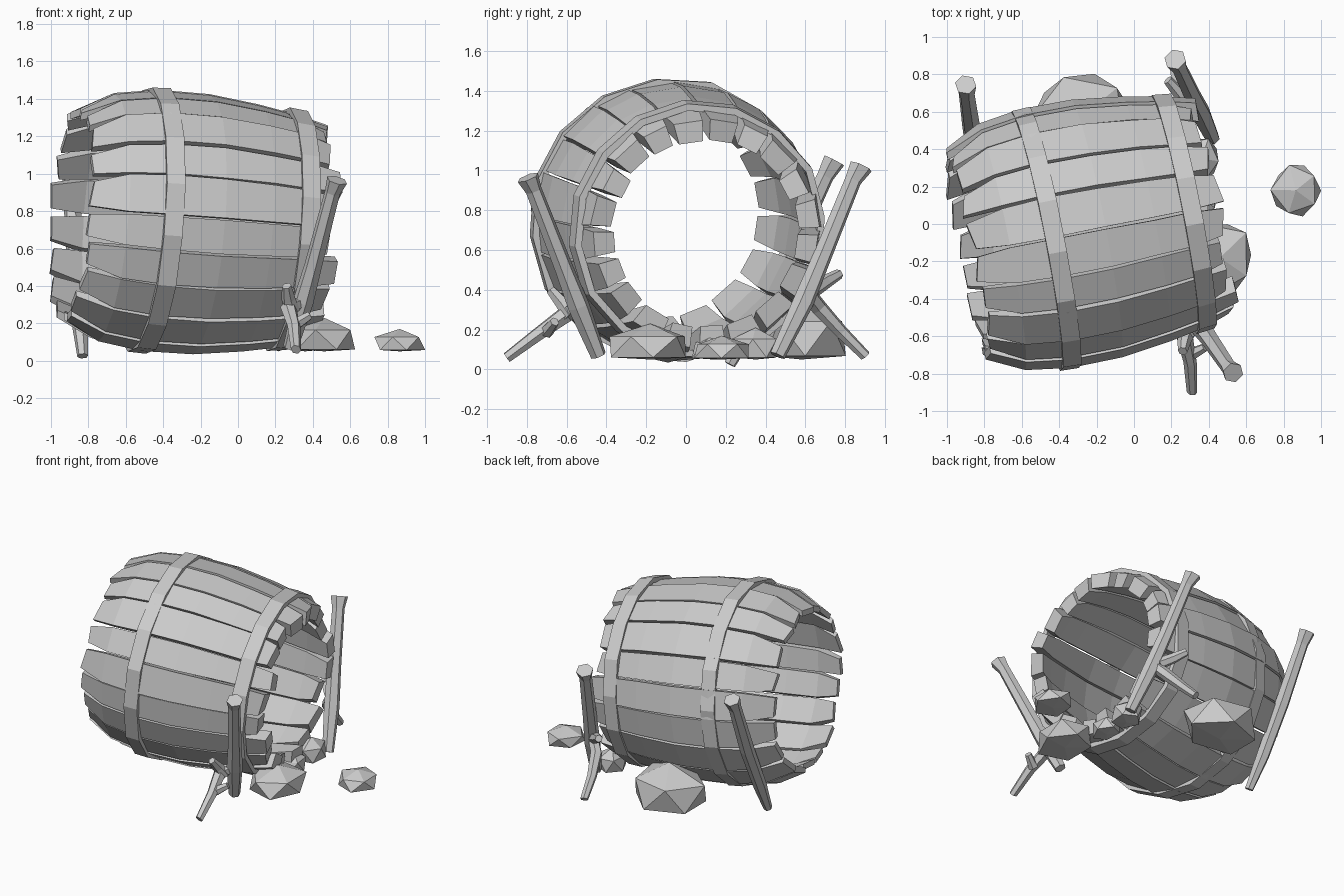
import bpy, bmesh, math, random
from mathutils import Vector, Matrix

if "Cube" in bpy.data.objects:
    bpy.data.objects.remove(bpy.data.objects["Cube"])

random.seed(7)
# Barrel frame: local x runs along the barrel, origin at the wide hoop
BARREL = (Matrix.Translation((-0.475, -0.08, 0.752))
          @ Matrix.Rotation(math.radians(11), 4, 'Z')
          @ Matrix.Rotation(math.radians(4.2), 4, 'Y'))
# position along barrel, outer radius, plank thickness
PROFILE = [(-0.425, 0.57, 0.04), (-0.24, 0.665, 0.065), (0.0, 0.70, 0.085), (0.28, 0.697, 0.09),
           (0.55, 0.662, 0.095), (0.75, 0.625, 0.1), (0.90, 0.578, 0.105)]


def finish(bm, name):
    bmesh.ops.recalc_face_normals(bm, faces=bm.faces)
    me = bpy.data.meshes.new(name)
    bm.to_mesh(me)
    bm.free()
    ob = bpy.data.objects.new(name, me)
    bpy.context.collection.objects.link(ob)
    return ob


def loft(bm, rings, closed=False):
    vs = [[bm.verts.new(p) for p in r] for r in rings]
    n = len(vs[0])
    for i in range(len(vs) if closed else len(vs) - 1):
        a, b = vs[i], vs[(i + 1) % len(vs)]
        for k in range(n):
            bm.faces.new((a[k], a[(k + 1) % n], b[(k + 1) % n], b[k]))
    if not closed:
        bm.faces.new(vs[0])
        bm.faces.new(vs[-1])


def polar(s, r, a):
    return BARREL @ Vector((s, r * math.cos(a), r * math.sin(a)))


# Staves: curved planks of uneven width and length
N = 20
widths = [random.uniform(0.85, 1.15) for _ in range(N)]
total = sum(widths)
angle = 0.02
for i, w in enumerate(widths):
    a0, a1 = angle, angle + w / total * math.tau
    angle = a1
    dr = random.uniform(-0.014, 0.008)
    ends = (random.uniform(-0.012, 0.012), random.uniform(-0.03, 0.035))
    skew = random.uniform(-0.015, 0.015)
    rings = []
    last = len(PROFILE) - 1
    for j, (s, r, thick) in enumerate(PROFILE):
        shift = ends[0] if j == 0 else ends[1] if j == last else 0
        k = skew if j in (0, last) else 0
        gap = (0.035 if j == 0 else 0.028 if j == last else 0.006) + random.uniform(0, 0.009)
        ri, ro = r + dr - thick, r + dr
        s += shift
        rings.append([polar(s - k, ro, a0 + gap), polar(s + k, ro, a1 - gap),
                      polar(s + k, ri, a1 - gap), polar(s - k, ri, a0 + gap)])
    bm = bmesh.new()
    loft(bm, rings)
    finish(bm, f"stave_{i + 1}")

# Hoops: faceted flat bands
for name, s, rl, rr in (("wide_hoop", 0.0, 0.713, 0.717), ("narrow_hoop", 0.755, 0.657, 0.645)):
    h = 0.05
    rings = []
    for i in range(16):
        a = math.tau * (i + 0.3) / 16
        d = random.uniform(-0.006, 0.007)
        rings.append([polar(s - h, rl + d, a), polar(s + h, rr + d, a),
                      polar(s + h, rr + d - 0.035, a), polar(s - h, rl + d - 0.035, a)])
    bm = bmesh.new()
    loft(bm, rings, closed=True)
    finish(bm, name)


def stick(bm, pts, sides=6):
    """Tapered branch through (x, y, z, radius) points."""
    p = [Vector(q[:3]) for q in pts]
    d = (p[-1] - p[0]).normalized()
    u = d.orthogonal().normalized()
    v = d.cross(u)
    loft(bm, [[c + q[3] * (u * math.cos(math.tau * k / sides) + v * math.sin(math.tau * k / sides))
               for k in range(sides)] for c, q in zip(p, pts)])


def branch(name, *paths):
    bm = bmesh.new()
    for pts in paths:
        stick(bm, pts)
    finish(bm, name)


# Propping branches, two of them forked
branch("front_branch",
       [(0.53, -0.795, 0.965, 0.057), (0.505, -0.765, 0.90, 0.042), (0.40, -0.61, 0.50, 0.048),
        (0.35, -0.54, 0.32, 0.056), (0.28, -0.44, 0.07, 0.04)],
       [(0.35, -0.53, 0.31, 0.04), (0.27, -0.60, 0.28, 0.045), (0.30, -0.74, 0.18, 0.036),
        (0.31, -0.90, 0.06, 0.028)],
       [(0.29, -0.58, 0.27, 0.042), (0.27, -0.62, 0.33, 0.038), (0.26, -0.68, 0.40, 0.026)],
       [(0.30, -0.70, 0.19, 0.036), (0.38, -0.66, 0.24, 0.024)])
branch("back_branch",
       [(0.22, 0.88, 1.02, 0.06), (0.24, 0.84, 0.95, 0.043), (0.31, 0.69, 0.58, 0.048),
        (0.36, 0.59, 0.34, 0.054), (0.42, 0.46, 0.07, 0.04)],
       [(0.35, 0.60, 0.40, 0.04), (0.27, 0.67, 0.31, 0.042), (0.23, 0.78, 0.19, 0.034),
        (0.21, 0.90, 0.07, 0.028)],
       [(0.31, 0.64, 0.40, 0.04), (0.24, 0.70, 0.44, 0.036), (0.18, 0.77, 0.48, 0.026)])
branch("left_branch",
       [(-0.90, 0.745, 1.05, 0.058), (-0.895, 0.70, 0.97, 0.044), (-0.87, 0.52, 0.58, 0.05),
        (-0.85, 0.34, 0.24, 0.046), (-0.83, 0.22, 0.025, 0.03)])


def rock(name, x, y, rx, ry, top, seed):
    """Angular stone with a flat base at z = 0.05."""
    rng = random.Random(seed)
    bm = bmesh.new()
    bmesh.ops.create_icosphere(bm, subdivisions=1, radius=1)
    turn = Matrix.Rotation(rng.uniform(0, 3), 3, 'Z')
    for v in bm.verts:
        c = turn @ v.co
        c.x *= rng.uniform(0.9, 1.1)
        c.y *= rng.uniform(0.9, 1.1)
        v.co = (x + rx * c.x, y + ry * c.y, 0.05 + (top - 0.05) * max(0, c.z * 0.65 + 0.35))
    bmesh.ops.remove_doubles(bm, verts=bm.verts, dist=0.002)
    hull = bmesh.ops.convex_hull(bm, input=bm.verts)
    junk = [g for g in hull["geom_interior"] + hull["geom_unused"] if isinstance(g, bmesh.types.BMVert)]
    bmesh.ops.delete(bm, geom=list(set(junk)), context='VERTS')
    bmesh.ops.dissolve_limit(bm, angle_limit=0.05, verts=bm.verts, edges=bm.edges)
    finish(bm, name)


# Scattered stones
rock("back_rock", -0.27, 0.58, 0.29, 0.24, 0.35, 3)
rock("right_rock", 0.46, -0.18, 0.20, 0.22, 0.23, 4)
rock("far_rock", 0.865, 0.18, 0.14, 0.15, 0.17, 5)
rock("small_rock", 0.36, 0.35, 0.10, 0.13, 0.21, 6)
rock("tiny_rock", 0.36, 0.14, 0.09, 0.12, 0.18, 8)
